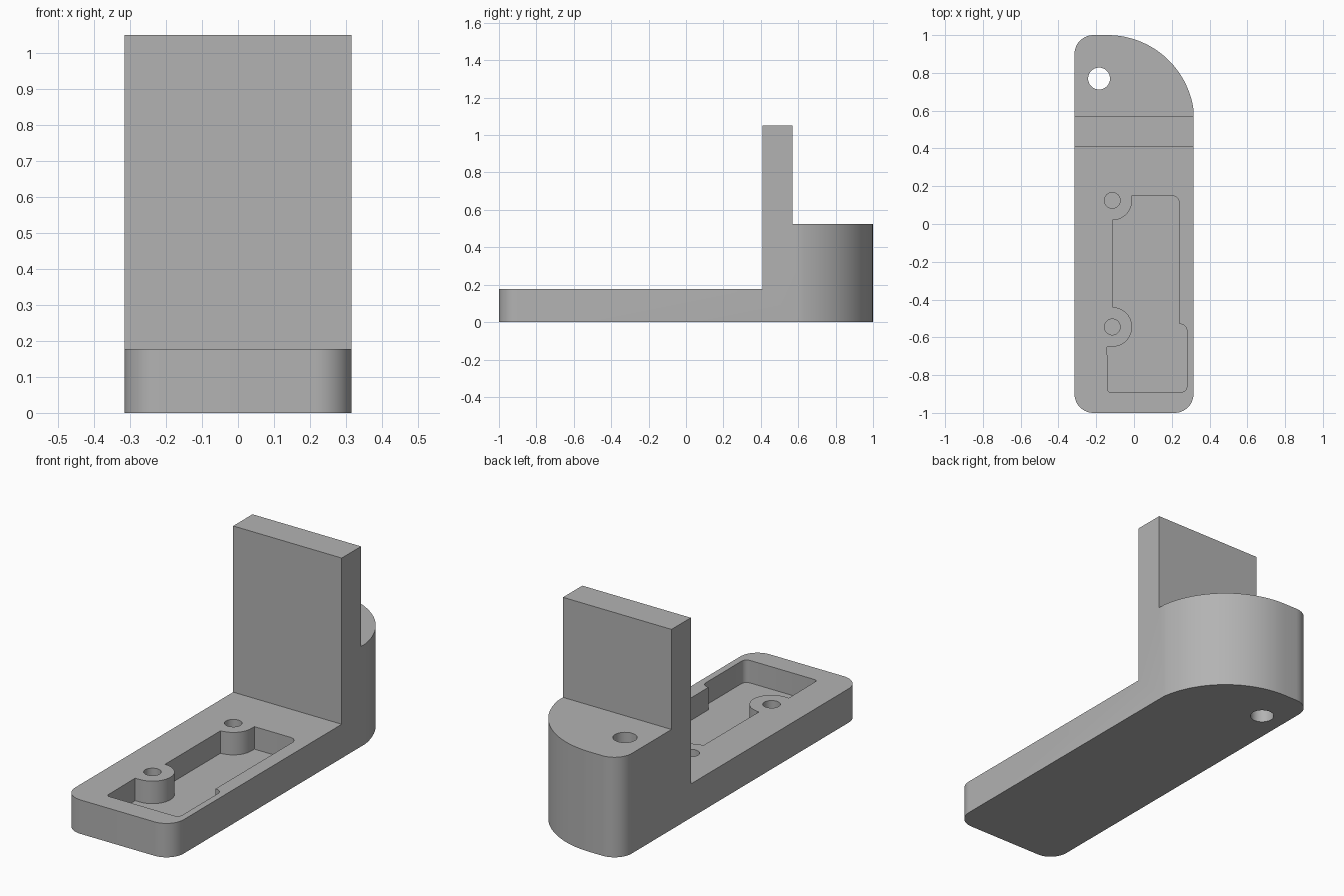
import bpy, bmesh
from math import cos, sin, radians
from mathutils import Vector

cube = bpy.data.objects.get("Cube")
if cube:
    bpy.data.objects.remove(cube, do_unlink=True)

grey = bpy.data.materials.new("plain grey")
grey.use_nodes = True
tone = (0.45, 0.45, 0.45, 1)
grey.diffuse_color = tone
grey.node_tree.nodes["Principled BSDF"].inputs["Base Color"].default_value = tone


def arc(cx, cy, r, start, end, steps=12):
    """Points along a circular arc, angles in degrees."""
    angles = [radians(start + (end - start) * i / steps) for i in range(steps + 1)]
    return [(cx + r * cos(a), cy + r * sin(a)) for a in angles]


def prism(name, points, offset, to_3d):
    """Extrude a closed 2D profile along offset."""
    bm = bmesh.new()
    face = bm.faces.new([bm.verts.new(to_3d(p)) for p in points])
    top = bmesh.ops.extrude_face_region(bm, geom=[face])["geom"]
    verts = [v for v in top if isinstance(v, bmesh.types.BMVert)]
    bmesh.ops.translate(bm, verts=verts, vec=Vector(offset))
    bmesh.ops.recalc_face_normals(bm, faces=bm.faces)
    mesh = bpy.data.meshes.new(name)
    bm.to_mesh(mesh)
    bm.free()
    mesh.materials.append(grey)
    obj = bpy.data.objects.new(name, mesh)
    bpy.context.collection.objects.link(obj)
    return obj


def upright(name, points, low, high):
    return prism(name, points, (0, 0, high - low), lambda p: (p[0], p[1], low))


def combine(target, tool, operation):
    """Apply a boolean and discard the helper."""
    mod = target.modifiers.new(operation, "BOOLEAN")
    mod.operation, mod.object, mod.solver = operation, tool, "EXACT"
    bpy.context.view_layer.objects.active = target
    bpy.ops.object.modifier_apply(modifier=mod.name)
    bpy.data.objects.remove(tool, do_unlink=True)


W, R = 0.315, 0.1
PLATE, BLOCK, WALL = 0.178, 0.525, 1.05
FLOOR = 0.06

# Footprint: rounded front corners, one rounded rear corner, one big rear sweep
footprint = (arc(-W + R, -1 + R, R, 180, 270) + arc(W - R, -1 + R, R, 270, 360)
             + arc(-0.14, 0.54, 0.46, 8.5, 90, 32) + arc(-W + R, 1 - R, R, 90, 180))
footprint = [(min(x, W), y) for x, y in footprint]
bracket = upright("bracket", footprint, 0, 1.2)

# Stepped side profile: low plate, tall wall, rear block
steps = [(-1.1, -0.1), (1.1, -0.1), (1.1, BLOCK), (0.57, BLOCK), (0.57, WALL),
         (0.41, WALL), (0.41, PLATE), (-1.1, PLATE)]
side = prism("side_profile", steps, (1, 0, 0), lambda p: (-0.5, p[0], p[1]))
combine(bracket, side, "INTERSECT")

# Pocket in the plate, running around the two screw bosses
BX, BOSS, BOSS_YS = -0.115, 0.105, (-0.545, 0.125)
pocket = (arc(0.2, 0.11, 0.04, 90, 0, 6) + [(0.24, -0.53)]
          + arc(0.245, -0.565, 0.035, 90, 0, 6) + arc(0.25, -0.86, 0.03, 0, -90, 6)
          + arc(-0.125, -0.875, 0.015, 270, 180, 4) + [(-0.142, -0.65)]
          + arc(BX, BOSS_YS[0], BOSS, -90, 90, 20)
          + arc(BX, BOSS_YS[1], BOSS, -90, 0, 10) + [(BX + BOSS, 0.15)])
combine(bracket, upright("pocket", pocket, FLOOR, 0.3), "DIFFERENCE")

# Screw holes in the bosses and the through hole in the rear block
for y in BOSS_YS:
    combine(bracket, upright("screw_hole", arc(BX, y, 0.042, 0, 360, 32)[:-1], FLOOR, 0.3), "DIFFERENCE")
combine(bracket, upright("rear_hole", arc(-0.185, 0.77, 0.058, 0, 360, 40)[:-1], -0.1, 0.7), "DIFFERENCE")

bpy.ops.object.select_all(action="DESELECT")
bracket.select_set(True)
bpy.context.view_layer.objects.active = bracket
bpy.ops.object.shade_smooth_by_angle(angle=radians(30))
